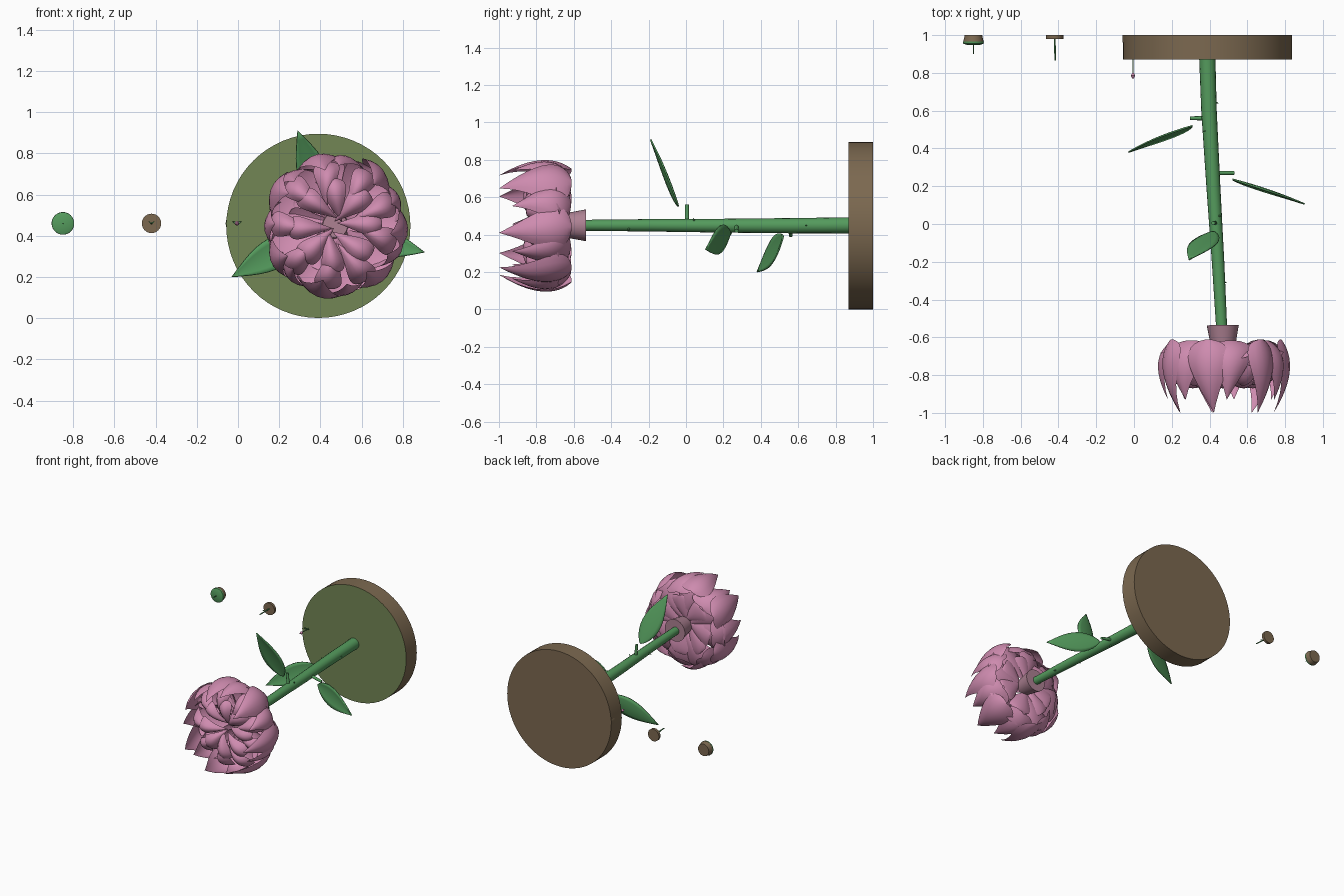
import bpy, bmesh, random
from math import cos, sin, pi, radians
from mathutils import Vector as V

if "Cube" in bpy.data.objects:
    bpy.data.objects.remove(bpy.data.objects["Cube"])

random.seed(4)


def mat(name, r, g, b):
    m = bpy.data.materials.new(name)
    m.diffuse_color = (r, g, b, 1)
    m.use_nodes = True
    m.node_tree.nodes["Principled BSDF"].inputs["Base Color"].default_value = m.diffuse_color
    return m


PINK = mat("pink", 0.62, 0.26, 0.43)
DUSKY = mat("dusky_pink", 0.42, 0.22, 0.29)
GREEN = mat("green", 0.09, 0.33, 0.11)
OLIVE = mat("olive", 0.17, 0.24, 0.09)
BROWN = mat("brown", 0.20, 0.14, 0.08)


def finish(bm, name, mats, angle=40):
    me = bpy.data.meshes.new(name)
    bmesh.ops.recalc_face_normals(bm, faces=bm.faces)
    bm.to_mesh(me)
    bm.free()
    ob = bpy.data.objects.new(name, me)
    bpy.context.collection.objects.link(ob)
    for m in mats:
        me.materials.append(m)
    bpy.ops.object.select_all(action='DESELECT')
    ob.select_set(True)
    bpy.context.view_layer.objects.active = ob
    bpy.ops.object.shade_smooth_by_angle(angle=radians(angle))
    return ob


def tube(bm, pts, radii, n=12):
    """Capped tube through points."""
    pts = [V(p) for p in pts]
    rings = []
    for i, p in enumerate(pts):
        d = (pts[min(i + 1, len(pts) - 1)] - pts[max(i - 1, 0)]).normalized()
        u = d.orthogonal().normalized() if abs(d.z) > 0.8 else d.cross(V((0, 0, 1))).normalized()
        v = d.cross(u)
        rings.append([bm.verts.new(p + (u * cos(2 * pi * k / n) + v * sin(2 * pi * k / n)) * radii[i])
                      for k in range(n)])
    for a, b in zip(rings, rings[1:]):
        for k in range(n):
            bm.faces.new((a[k], a[(k + 1) % n], b[(k + 1) % n], b[k]))
    bm.faces.new(rings[0])
    bm.faces.new(rings[-1])


def blade(bm, p0, p1, p2, side, width, cup, power=0.6, rows=12, cols=6):
    """Cupped petal along a bezier: power sets where it is widest."""
    grid = []
    for i in range(rows + 1):
        t = 0.003 + 0.994 * (i / rows) ** 1.4
        c = p0 * (1 - t) ** 2 + p1 * 2 * t * (1 - t) + p2 * t * t
        w = sin(pi * t ** power)
        grid.append([bm.verts.new(c + side * (s * w * width / 2) + cup * (s * s * w))
                     for s in [2 * j / cols - 1 for j in range(cols + 1)]])
    for a, b in zip(grid, grid[1:]):
        for j in range(cols):
            bm.faces.new((a[j], a[j + 1], b[j + 1], b[j]))


def petal_ring(name, n, profile, width, cup_r, cup_y, start=0.0, power=0.5):
    """Petals round the head axis; profile is three (radius, y) points."""
    bm = bmesh.new()
    for k in range(n):
        a = 2 * pi * (k + start) / n + random.uniform(-0.06, 0.06)
        R, T = V((cos(a), 0, sin(a))), V((-sin(a), 0, cos(a)))
        lean = T * random.uniform(-0.04, 0.04)
        twist = V((0, random.uniform(-0.2, 0.2), 0)) if cup_y else R * random.uniform(-0.3, 0.3)
        P = [V((0.47, y, 0.45)) + R * r for r, y in profile]
        blade(bm, P[0], P[1], P[2] + lean, (T + twist).normalized(),
              width * random.uniform(0.94, 1.06), R * cup_r + V((0, cup_y, 0)), power)
    finish(bm, name, [PINK], 60)


def disc(name, x, z, prof, n=48, front=OLIVE):
    """Turned disc along y; the front cap takes its own colour."""
    bm = bmesh.new()
    tube(bm, [(x, y, z) for y, r in prof], [r for y, r in prof], n)
    ob = finish(bm, name, [BROWN, front], 30)
    for p in ob.data.polygons:
        if len(p.vertices) > 4 and p.center.y < 0.99:
            p.material_index = 1
    return ob


# Round base and small discs
disc("base", 0.39, 0.448, [(1.0, 0.447), (0.87, 0.447)], 64)
disc("small_base_a", -0.85, 0.46, [(1.0, 0.046), (0.965, 0.054)], 32, GREEN)
disc("small_base_b", -0.42, 0.46, [(1.0, 0.047), (0.98, 0.047)], 32, BROWN)
disc("small_base_c", -0.005, 0.46, [(1.0, 0.055), (0.96, 0.055)], 32)
bm = bmesh.new()
tube(bm, [(-0.85, 0.965, 0.46), (-0.85, 0.955, 0.46), (-0.85, 0.948, 0.46)], [0.055, 0.054, 0.035], 32)
finish(bm, "small_base_a_top", [GREEN])

# Main stem with thorns
PATH = [(0.388, 0.88, 0.45), (0.397, 0.6, 0.448), (0.42, 0.2, 0.448),
        (0.445, -0.2, 0.45), (0.47, -0.66, 0.45)]
bm = bmesh.new()
tube(bm, PATH, [0.043, 0.041, 0.037, 0.033, 0.028], 16)
finish(bm, "stem", [GREEN])
bm = bmesh.new()
for i, y in enumerate((0.65, 0.5, 0.25, 0.05, -0.12, -0.3)):
    a = i * 2.4
    d = V((cos(a), -0.2, sin(a)))
    c = V((0.432 - 0.053 * y, y, 0.449))
    tube(bm, [c + d * 0.03, c + d * 0.05], [0.007, 0.001], 6)
finish(bm, "thorns", [GREEN])

# Leaf stalks and leaves
bm = bmesh.new()
tube(bm, [(0.43, 0.005, 0.46), (0.42, 0.005, 0.56)], [0.012, 0.01], 10)
tube(bm, [(0.39, 0.56, 0.44), (0.30, 0.56, 0.395)], [0.012, 0.01], 10)
tube(bm, [(0.43, 0.27, 0.445), (0.53, 0.27, 0.42)], [0.012, 0.01], 10)
finish(bm, "leaf_stalks", [GREEN])
for k, (a, b) in enumerate([((0.42, -0.04, 0.55), (0.29, -0.19, 0.91)),
                            ((0.31, 0.52, 0.39), (-0.03, 0.38, 0.20)),
                            ((0.52, 0.237, 0.41), (0.905, 0.105, 0.32))]):
    a, b = V(a), V(b)
    side = (b - a).cross(V((0, 1, 0))).normalized()
    nrm = side.cross(b - a).normalized()
    if nrm.y > 0:
        nrm = -nrm
    bm = bmesh.new()
    blade(bm, a, (a + b) / 2 - nrm * 0.015, b, side, 0.15, nrm * 0.01, 0.75)
    ob = finish(bm, f"leaf_{k + 1}", [GREEN], 60)
    m = ob.modifiers.new("thickness", 'SOLIDIFY')
    m.thickness, m.offset = 0.008, 0

# Collar under the flower
bm = bmesh.new()
tube(bm, [(0.47, -0.535, 0.45), (0.472, -0.67, 0.45)], [0.085, 0.06], 32)
finish(bm, "collar", [DUSKY])

# Flower head: outer, back and inner petal rings
petal_ring("outer_petals", 7, [(0.31, -0.61), (0.42, -0.76), (0.27, -1.0)], 0.23, -0.05, 0, 0, 0.55)
petal_ring("second_petals", 7, [(0.26, -0.615), (0.41, -0.70), (0.29, -0.93)], 0.23, -0.05, 0, 0.5, 0.55)
petal_ring("back_petals", 8, [(0.33, -0.68), (0.22, -0.61), (0.02, -0.66)], 0.24, 0, -0.04, 0.25, 0.45)
petal_ring("near_back_petals", 7, [(0.23, -0.635), (0.15, -0.62), (0.02, -0.66)], 0.2, 0, -0.03, 0.6, 0.5)
petal_ring("middle_petals", 9, [(0.31, -0.76), (0.25, -0.93), (0.08, -0.80)], 0.13, 0, 0.06, 0.5)
petal_ring("inner_petals", 8, [(0.23, -0.83), (0.15, -0.93), (0.01, -0.78)], 0.12, 0, 0.05)

# Tiny sprouts on the small discs
bm = bmesh.new()
tube(bm, [(-0.85, 0.96, 0.46), (-0.85, 0.90, 0.46)], [0.003, 0.002], 8)
tube(bm, [(-0.42, 0.99, 0.46), (-0.417, 0.865, 0.462)], [0.005, 0.004], 8)
tube(bm, [(-0.005, 0.97, 0.46), (-0.005, 0.79, 0.46)], [0.004, 0.003], 8)
for s in (-1, 1):
    blade(bm, V((-0.42, 0.93, 0.46)), V((-0.42 + s * 0.01, 0.93, 0.465)),
          V((-0.42 + s * 0.015, 0.92, 0.47)), V((0, 0, 1)), 0.008, V((0, 0, 0)))
    blade(bm, V((-0.005, 0.86, 0.46)), V((-0.005 + s * 0.015, 0.86, 0.465)),
          V((-0.005 + s * 0.025, 0.84, 0.47)), V((0, 0, 1)), 0.01, V((0, 0, 0)))
finish(bm, "sprouts", [GREEN])
bm = bmesh.new()
tube(bm, [(-0.005, 0.80, 0.46), (-0.005, 0.785, 0.46), (-0.005, 0.77, 0.46)], [0.005, 0.011, 0.004], 10)
finish(bm, "tiny_bud", [PINK])
